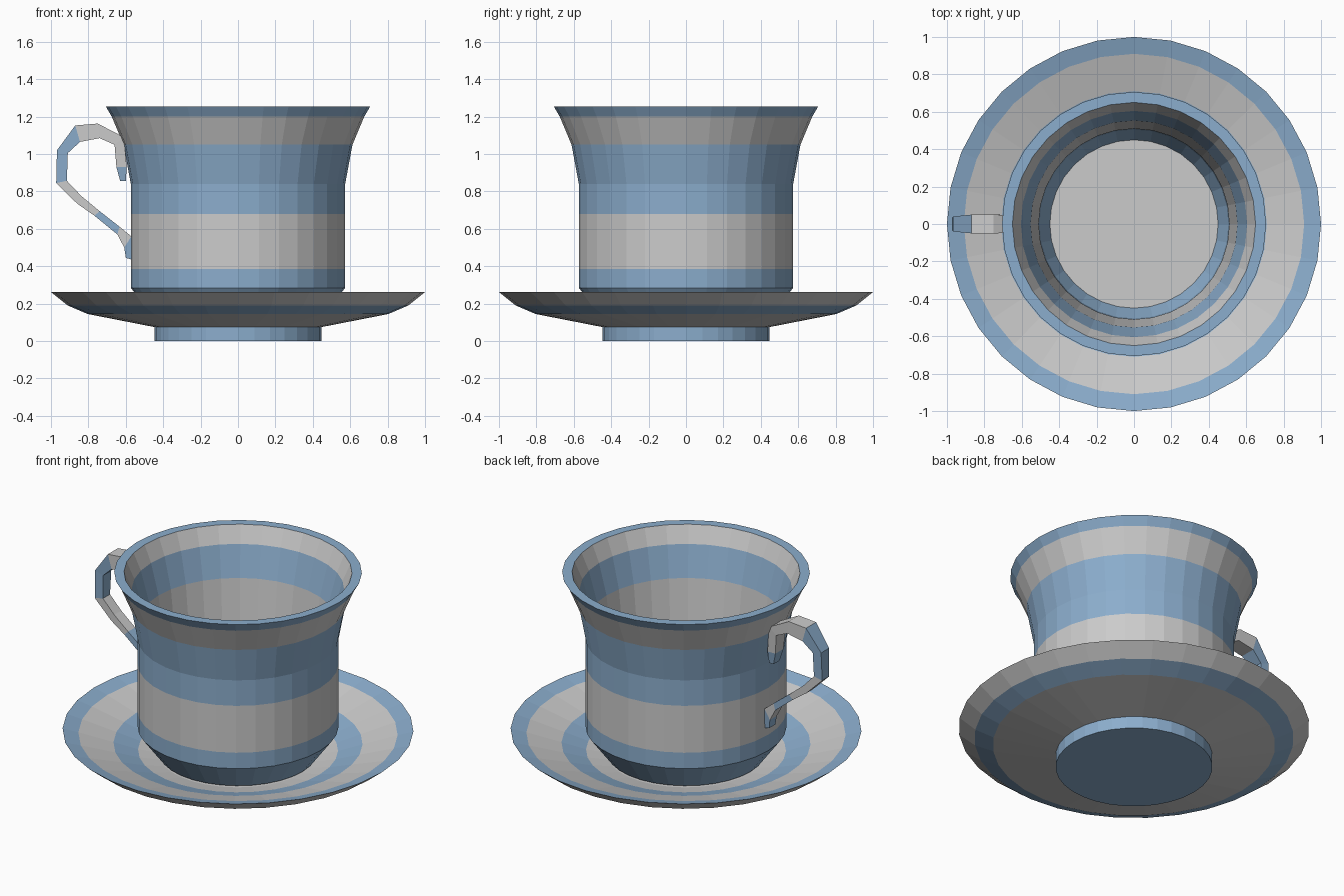
import bpy, bmesh
from math import cos, sin, tau

if "Cube" in bpy.data.objects:
    bpy.data.objects.remove(bpy.data.objects["Cube"])

SIDES = 32


def material(name, rgb):
    m = bpy.data.materials.new(name)
    m.diffuse_color = (*rgb, 1)
    m.use_nodes = True
    m.node_tree.nodes["Principled BSDF"].inputs["Base Color"].default_value = m.diffuse_color
    return m


MATS = [material("grey", (0.8, 0.8, 0.8)), material("blue", (0.26, 0.42, 0.61))]
G, B = 0, 1


def finish(name, bm):
    bmesh.ops.recalc_face_normals(bm, faces=bm.faces)
    mesh = bpy.data.meshes.new(name)
    bm.to_mesh(mesh)
    bm.free()
    for m in MATS:
        mesh.materials.append(m)
    ob = bpy.data.objects.new(name, mesh)
    bpy.context.collection.objects.link(ob)
    return ob


def lathe(name, profile):
    """Profile rows are (radius, height, colour of the band leading to this row)."""
    bm = bmesh.new()
    prev = None
    for r, z, colour in profile:
        if r == 0:
            ring = [bm.verts.new((0, 0, z))] * SIDES
        else:
            ring = [bm.verts.new((r * cos(tau * i / SIDES), r * sin(tau * i / SIDES), z))
                    for i in range(SIDES)]
        if prev:
            for i in range(SIDES):
                j = (i + 1) % SIDES
                corners = list(dict.fromkeys((prev[i], prev[j], ring[j], ring[i])))
                bm.faces.new(corners).material_index = colour
        prev = ring
    return finish(name, bm)


# Saucer: foot, underside, rim, then the striped dish
lathe("saucer", [
    (0, 0, B), (0.447, 0, B), (0.447, 0.075, B),
    (0.805, 0.145, G), (0.91, 0.19, B), (1.0, 0.262, G),
    (0.91, 0.238, B), (0.71, 0.178, G), (0.57, 0.135, B),
    (0.45, 0.11, G), (0, 0.11, G)])

# Cup: base, outer wall, flat rim, then the inner wall and floor
lathe("cup", [
    (0, 0.116, B), (0.45, 0.12, B), (0.573, 0.285, B), (0.573, 0.385, B),
    (0.573, 0.68, G), (0.573, 0.84, B), (0.612, 1.05, B),
    (0.675, 1.2, G), (0.706, 1.253, B), (0.65, 1.253, B),
    (0.605, 1.15, G), (0.553, 0.96, B), (0.51, 0.6, G),
    (0.505, 0.32, B), (0.45, 0.2, B), (0, 0.2, G)])

# Handle stations: outer x, z, inner x, z, half width, colour of the piece ending here
stations = [
    (-0.60, 0.855, -0.63, 0.855, 0.03, B),
    (-0.595, 0.93, -0.65, 0.93, 0.04, B),
    (-0.61, 1.09, -0.66, 1.05, 0.047, G),
    (-0.75, 1.163, -0.74, 1.085, 0.05, G),
    (-0.87, 1.153, -0.845, 1.065, 0.05, G),
    (-0.968, 1.02, -0.91, 1.005, 0.04, B),
    (-0.972, 0.845, -0.915, 0.857, 0.035, B),
    (-0.86, 0.735, -0.837, 0.775, 0.035, G),
    (-0.767, 0.67, -0.74, 0.695, 0.035, G),
    (-0.645, 0.57, -0.634, 0.612, 0.035, B),
    (-0.608, 0.5, -0.57, 0.56, 0.035, G),
    (-0.60, 0.445, -0.565, 0.435, 0.03, B)]

bm = bmesh.new()
prev = None
for xo, zo, xi, zi, w, colour in stations:
    ring = [bm.verts.new(p) for p in
            ((xo, -w, zo), (xo, w, zo), (xi, w, zi), (xi, -w, zi))]
    if prev:
        for i in range(4):
            j = (i + 1) % 4
            bm.faces.new((prev[i], prev[j], ring[j], ring[i])).material_index = colour
    else:
        bm.faces.new(ring).material_index = B
    prev = ring
bm.faces.new(prev).material_index = B
finish("handle", bm)
